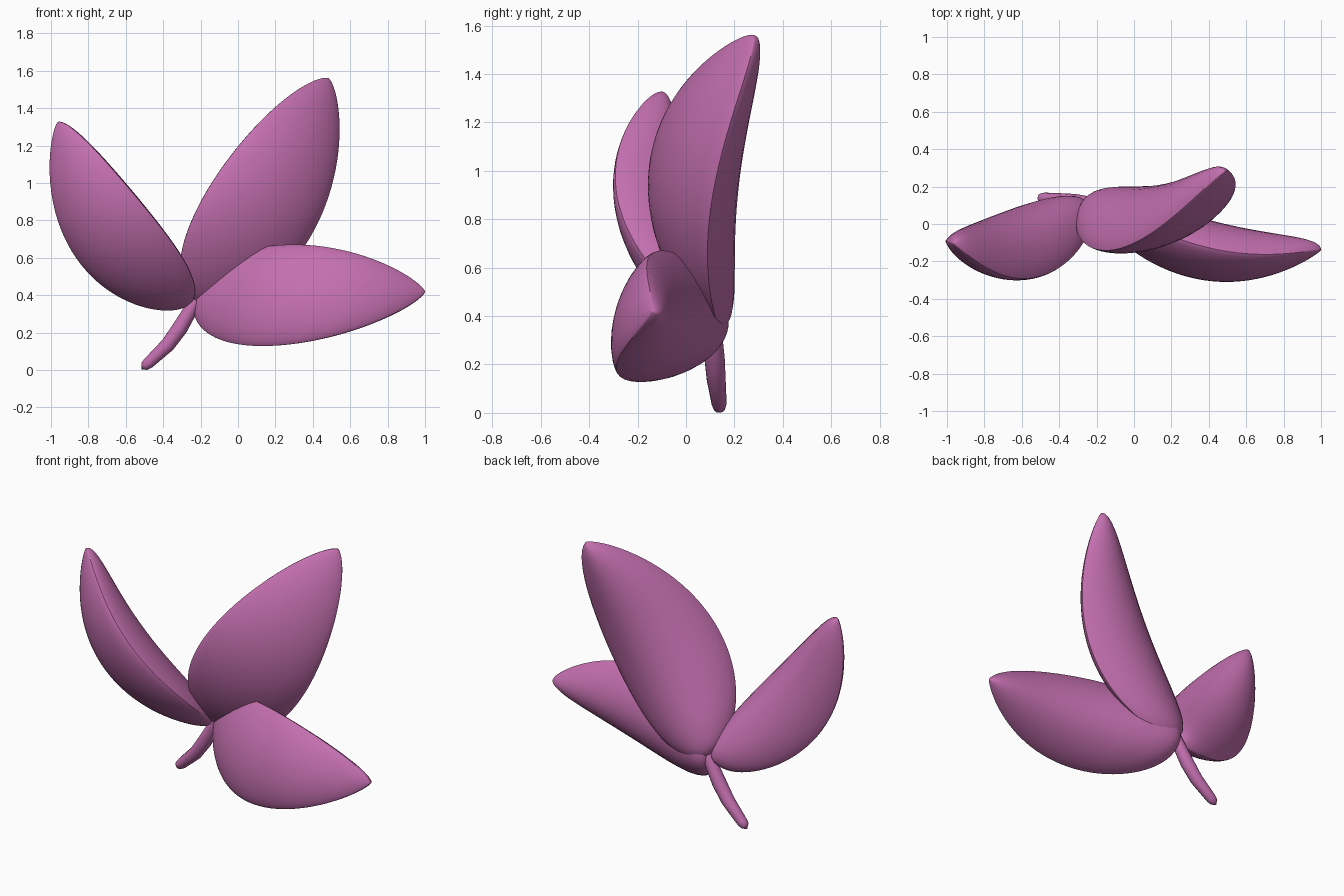
import bpy, bmesh, math
from mathutils import Vector

if "Cube" in bpy.data.objects:
    bpy.data.objects.remove(bpy.data.objects["Cube"])

mat = bpy.data.materials.new("petal_pink")
mat.diffuse_color = (0.55, 0.16, 0.43, 1)
mat.use_nodes = True
mat.node_tree.nodes["Principled BSDF"].inputs["Base Color"].default_value = mat.diffuse_color


def finish(name, bm, angle):
    bmesh.ops.recalc_face_normals(bm, faces=bm.faces)
    me = bpy.data.meshes.new(name)
    bm.to_mesh(me)
    bm.free()
    ob = bpy.data.objects.new(name, me)
    bpy.context.collection.objects.link(ob)
    me.materials.append(mat)
    bpy.ops.object.select_all(action='DESELECT')
    ob.select_set(True)
    bpy.context.view_layer.objects.active = ob
    bpy.ops.object.shade_smooth_by_angle(angle=math.radians(angle))


def skin(bm, rings, start, end):
    """Bridge consecutive rings and close both ends on single points."""
    vr = [[bm.verts.new(p) for p in r] for r in rings]
    n = len(vr[0])
    for a, b in zip(vr, vr[1:]):
        for i in range(n):
            j = (i + 1) % n
            bm.faces.new((a[i], a[j], b[j], b[i]))
    for pole, ring in ((start, vr[0]), (end, vr[-1])):
        v = bm.verts.new(pole)
        for i in range(n):
            bm.faces.new((v, ring[i], ring[(i + 1) % n]))


def swell(t, a, b):
    """Zero at both ends, 1 at the fullest point."""
    m = a / (a + b)
    return (t / m) ** a * ((1 - t) / (1 - m)) ** b


def leaf(name, base, middle, tip, half_width, front, back, a, b, steps=44, sides=32):
    """Puffy pointed leaf: lens sections with sharp rims along a bowed spine."""
    base, middle, tip, w = map(Vector, (base, middle, tip, half_width))
    ctrl = 2 * middle - (base + tip) / 2
    n = (tip - base).cross(w).normalized()
    if n.y > 0:
        n = -n
    rings = []
    for s in range(1, steps):
        t = (1 - math.cos(math.pi * s / steps)) / 2
        c = (1 - t) ** 2 * base + 2 * t * (1 - t) * ctrl + t * t * tip
        p = swell(t, a, b)
        q = swell(t, 0.53, 0.62)
        ring = []
        for i in range(sides):
            ang = 2 * math.pi * i / sides
            sn = math.sin(ang)
            h = abs(sn) ** 1.5 * (front * p if sn > 0 else -back * q)
            ring.append(c + w * (p * math.cos(ang)) + n * h)
        rings.append(ring)
    bm = bmesh.new()
    skin(bm, rings, base, tip)
    finish(name, bm, 40)


# three leaves fanning out from the top of the stem
leaf("left_leaf", (-0.265, 0.10, 0.345), (-0.705, -0.165, 0.765), (-0.965, -0.105, 1.325),
     (0.185, -0.122, 0.135), 0.085, 0.205, 0.53, 0.72)
leaf("tall_leaf", (-0.225, 0.11, 0.365), (0.175, -0.018, 0.94), (0.485, 0.28, 1.56),
     (0.257, 0.115, -0.155), 0.09, 0.23, 0.5, 0.70)
leaf("right_leaf", (-0.24, 0.13, 0.35), (0.375, -0.198, 0.41), (1.0, -0.14, 0.42),
     (0.0, 0.08, 0.268), 0.085, 0.22, 0.45, 0.75)

# bent stem
path = [Vector(p) for p in ((-0.225, 0.11, 0.375), (-0.26, 0.113, 0.31), (-0.31, 0.118, 0.225),
                            (-0.375, 0.125, 0.135), (-0.48, 0.137, 0.036), (-0.50, 0.138, 0.02))]
radii = (0.034, 0.038, 0.042, 0.039, 0.031, 0.025)
rings = []
for i, (p, r) in enumerate(zip(path, radii)):
    d = (path[min(i + 1, 5)] - path[max(i - 1, 0)]).normalized()
    u = d.cross(Vector((0, 1, 0))).normalized()
    v = d.cross(u)
    rings.append([p + r * (math.cos(k * math.pi / 6) * u + math.sin(k * math.pi / 6) * v)
                  for k in range(12)])
bm = bmesh.new()
skin(bm, rings, path[0], Vector((-0.515, 0.14, 0.003)))
finish("stem", bm, 40)
